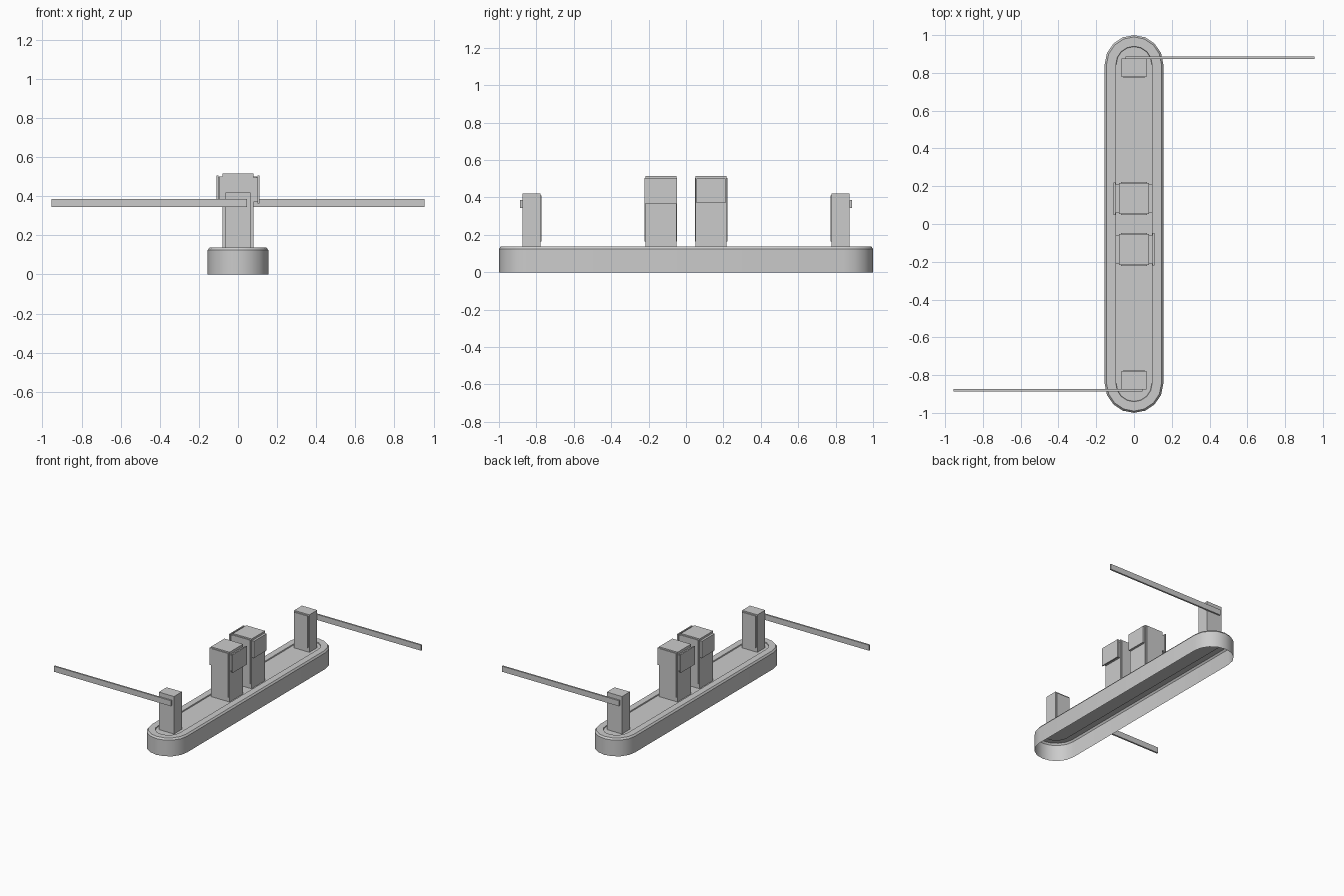
import bpy, bmesh, math

if "Cube" in bpy.data.objects:
    bpy.data.objects.remove(bpy.data.objects["Cube"])


def box(name, x, y, z, turn=False):
    # Box from axis ranges; turn rotates it half a turn about the centre
    if turn:
        x, y = (-x[1], -x[0]), (-y[1], -y[0])
    bm = bmesh.new()
    bmesh.ops.create_cube(bm, size=1)
    for v in bm.verts:
        v.co = [r[0] + (c + 0.5) * (r[1] - r[0]) for c, r in zip(v.co, (x, y, z))]
    me = bpy.data.meshes.new(name)
    bm.to_mesh(me)
    bm.free()
    ob = bpy.data.objects.new(name, me)
    bpy.context.collection.objects.link(ob)
    return ob


# Kerb island: stacked stadium outlines, open underneath, recessed top
def stadium(r, z, half=0.845, n=8):
    pts = []
    for k, cy in enumerate((half, -half)):
        for i in range(n + 1):
            a = math.pi * (k + i / n)
            pts.append((r * math.cos(a), cy + r * math.sin(a), z))
    return pts


bm = bmesh.new()
rings = [[bm.verts.new(p) for p in stadium(r, z)] for r, z in
         ((0.155, 0), (0.155, 0.125), (0.145, 0.138), (0.096, 0.138), (0.094, 0.130))]
for lo, hi in zip(rings, rings[1:]):
    for i in range(len(lo)):
        j = (i + 1) % len(lo)
        bm.faces.new((lo[i], lo[j], hi[j], hi[i]))
bm.faces.new(rings[-1])
me = bpy.data.meshes.new("kerb_island")
bm.to_mesh(me)
bm.free()
island = bpy.data.objects.new("kerb_island", me)
bpy.context.collection.objects.link(island)
bpy.context.view_layer.objects.active = island
island.select_set(True)
bpy.ops.object.shade_smooth_by_angle(angle=math.radians(30))

# Both halves are the same, turned half a turn about the centre
for side, turn in (("front", False), ("back", True)):
    # Barrier post, its inner door panel and the long arm
    box(side + "_barrier_post", (-0.065, 0.065), (-0.875, -0.779), (0.13, 0.42), turn)
    box(side + "_post_door", (-0.056, 0.056), (-0.779, -0.772), (0.165, 0.41), turn)
    box(side + "_barrier_arm", (-0.955, 0.046), (-0.887, -0.874), (0.344, 0.387), turn)
    # Ticket machine body with door panels on both ends
    box(side + "_machine_body", (-0.08, 0.08), (-0.217, -0.052), (0.13, 0.515), turn)
    box(side + "_machine_outer_door", (-0.07, 0.07), (-0.223, -0.217), (0.165, 0.505), turn)
    box(side + "_machine_inner_door", (-0.07, 0.07), (-0.052, -0.047), (0.165, 0.505), turn)
    # Side housings and the larger screen plate facing the lane
    box(side + "_screen_housing", (0.08, 0.099), (-0.212, -0.057), (0.37, 0.495), turn)
    box(side + "_screen_plate", (0.099, 0.109), (-0.221, -0.048), (0.364, 0.505), turn)
    box(side + "_rear_housing", (-0.097, -0.08), (-0.212, -0.057), (0.37, 0.5), turn)
